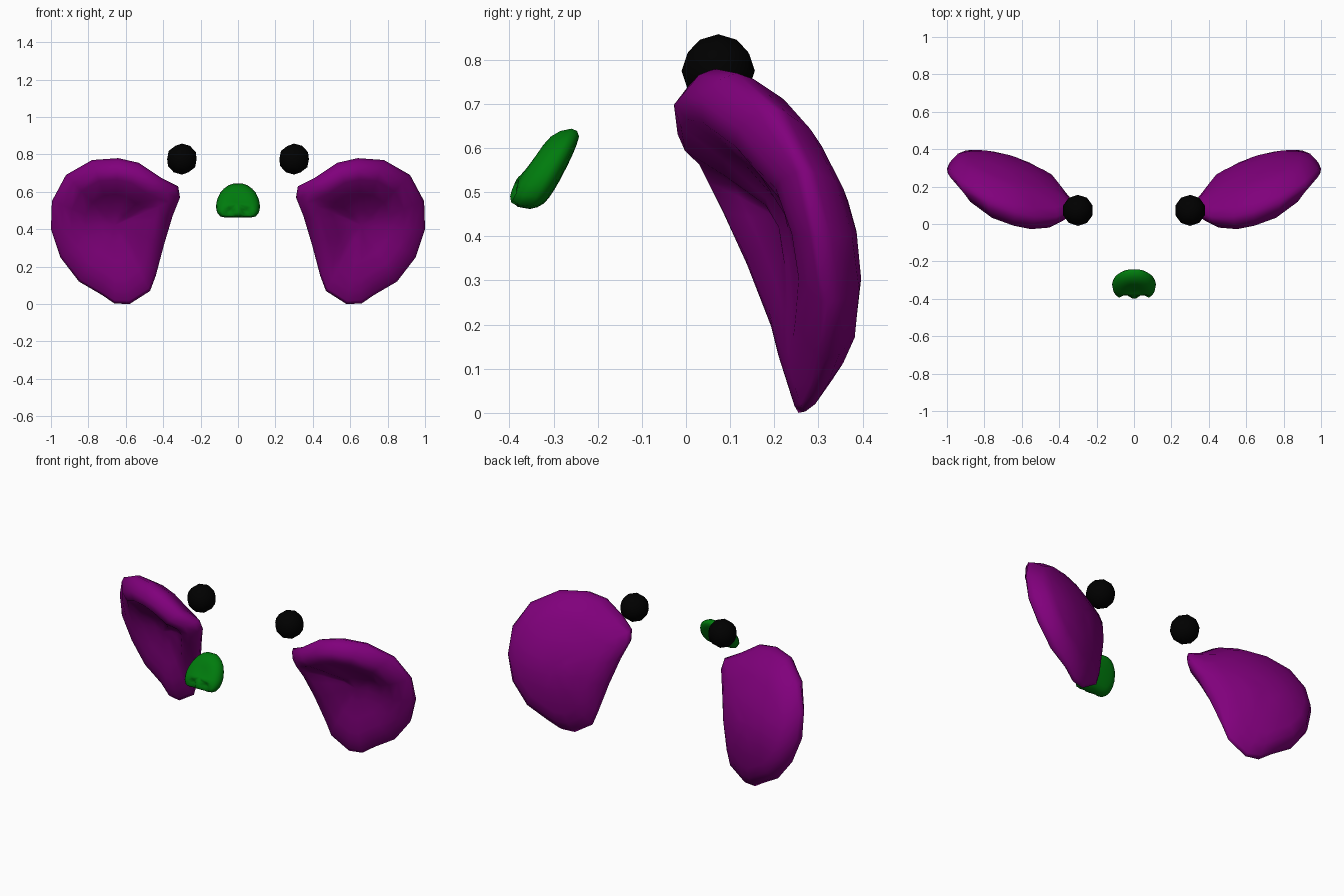
import bpy, bmesh
from mathutils import Vector

if "Cube" in bpy.data.objects:
    bpy.data.objects.remove(bpy.data.objects["Cube"])


def material(name, rgb):
    m = bpy.data.materials.new(name)
    m.diffuse_color = (*rgb, 1)
    m.use_nodes = True
    m.node_tree.nodes["Principled BSDF"].inputs["Base Color"].default_value = m.diffuse_color
    return m


purple = material("purple", (0.216, 0.0, 0.2))
green = material("green", (0.0, 0.2, 0.004))
black = material("black", (0.0, 0.0, 0.0))


def finish(bm, name, mat):
    bmesh.ops.recalc_face_normals(bm, faces=bm.faces)
    for f in bm.faces:
        f.smooth = True
    me = bpy.data.meshes.new(name)
    bm.to_mesh(me)
    bm.free()
    me.materials.append(mat)
    ob = bpy.data.objects.new(name, me)
    bpy.context.collection.objects.link(ob)
    return ob


def shell(name, rim, centre, scales, front, back, mat, side=1):
    """Closed pad: the rim shrinks toward a centre in rings on both sides.
    front and back give the depth y from (rim point, ring point, ring number)."""
    bm = bmesh.new()
    c = Vector(centre)
    rim = [Vector(p) for p in rim]
    n = len(rim)

    def put(p):
        return bm.verts.new((p.x * side, p.y, p.z))

    outer = [put(p) for p in rim]
    for depth in (front, back):
        prev = outer
        for k, s in enumerate(scales):
            ring = []
            for p in rim:
                q = c + (p - c) * s
                q.y = depth(p, q, k)
                ring.append(put(q))
            for i in range(n):
                j = (i + 1) % n
                bm.faces.new((prev[i], prev[j], ring[j], ring[i]))
            prev = ring
        tip = c.copy()
        tip.y = sum(v.co.y for v in prev) / n
        tip = put(tip)
        for i in range(n):
            bm.faces.new((prev[i], prev[(i + 1) % n], tip))
    return finish(bm, name, mat)


# Ears: dished in front, rounded behind, thick along the top edge
ear_rim = [(.31, .10, .57), (.32, .08, .63), (.41, .04, .675), (.53, .04, .755),
           (.64, .065, .78), (.78, .115, .77), (.92, .20, .69), (.995, .27, .55),
           (1.0, .295, .40), (.95, .32, .25), (.85, .315, .12), (.73, .295, .05),
           (.66, .27, .003), (.58, .255, .0), (.47, .24, .07), (.44, .23, .15),
           (.395, .185, .32), (.35, .135, .47)]
EAR_SCALES = (.96, .83, .68, .46, .2)
EAR_LIP = (-.04, -.095, -.105, -.05, 0)


def ear_front(p, q, k):
    thick = .2 + .85 * p.z / .78 - 3.5 * max(0, p.x - .9)
    return q.y + EAR_LIP[k] * thick


def ear_back(p, q, k):
    dx, dz = q.x - .86, q.z - .32
    dome = .397 - dx * dx * (.75 if dx < 0 else 2) - dz * dz * (1.1 if dz > 0 else .6)
    if k == 0:                                  # rounded edge
        return max(q.y + .015, .45 * q.y + .55 * dome)
    return max(q.y + .02, dome)


for side, label in ((1, "right"), (-1, "left")):
    shell("ear_" + label, ear_rim, (.66, .215, .42), EAR_SCALES,
          ear_front, ear_back, purple, side)

# Nose: leaning pad with two nostril dents low on the front
half = [(.025, .644), (.05, .635), (.075, .618), (.095, .595), (.108, .568),
        (.116, .54), (.117, .515), (.112, .49), (.095, .468), (.07, .463),
        (.04, .462), (.015, .464)]
outline = half + [(-x, z) for x, z in reversed(half)]
nose_rim = [(x, -.355 + (z - .46) * .52, z) for x, z in outline]
NOSE_FRONT = (-.03, -.05, -.06, -.064, -.066)
NOSE_BACK = (.015, .026, .03, .032, .033)


def nose_front(p, q, k):
    d = ((abs(q.x) - .045) ** 2 + (q.z - .495) ** 2) ** .5
    dent = .04 * max(0, 1 - d / .035)
    return q.y + NOSE_FRONT[k] * (1 - 1.7 * max(0, p.z - .5)) + dent


shell("nose", nose_rim, (0, -.312, .54), (.95, .83, .65, .45, .2),
      nose_front, lambda p, q, k: q.y + NOSE_BACK[k], green)

# Beads sitting above the inner corner of each ear
for side, label in ((1, "right"), (-1, "left")):
    bm = bmesh.new()
    bmesh.ops.create_icosphere(bm, subdivisions=2, radius=.083)
    bmesh.ops.translate(bm, verts=bm.verts, vec=(.3 * side, .073, .775))
    finish(bm, "bead_" + label, black)
